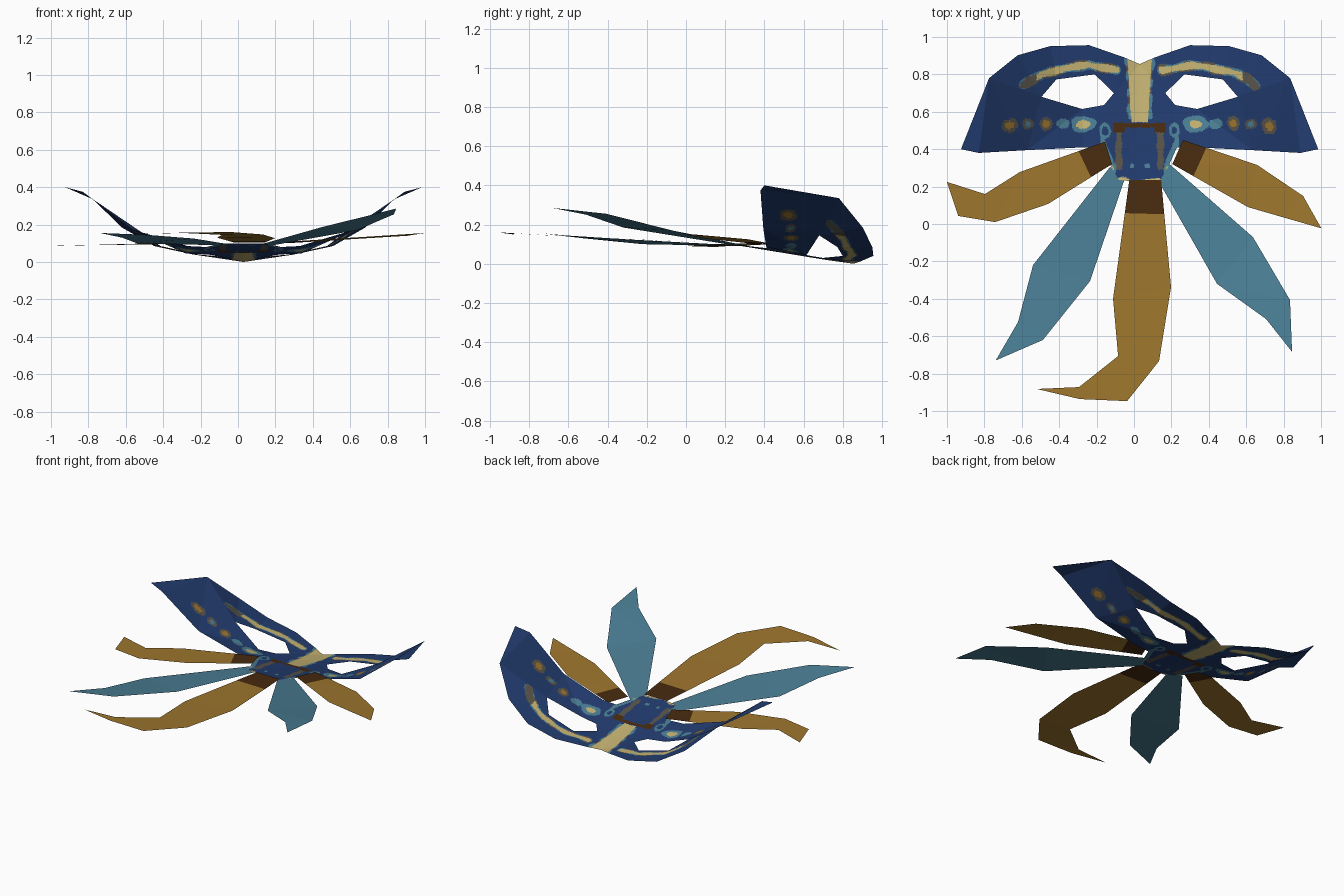
import bpy, bmesh, math
from mathutils import Vector

if "Cube" in bpy.data.objects:
    bpy.data.objects.remove(bpy.data.objects["Cube"])

def mat(name, rgb):
    m = bpy.data.materials.new(name)
    m.diffuse_color = (*rgb, 1)
    m.use_nodes = True
    m.node_tree.nodes["Principled BSDF"].inputs["Base Color"].default_value = m.diffuse_color
    return m

NAVY, TEAL, GOLD, CREAM, BROWN, GREY = range(6)
MATS = [mat("navy blue", (0.016, 0.045, 0.16)), mat("dusty teal", (0.07, 0.21, 0.30)),
        mat("ochre gold", (0.34, 0.18, 0.027)), mat("pale cream", (0.56, 0.45, 0.17)),
        mat("dark brown", (0.065, 0.024, 0.005)), mat("stone grey", (0.10, 0.09, 0.07))]

def finish(bm, name):
    for f in bm.faces:
        f.normal_update()
        if f.normal.z < 0:
            f.normal_flip()
    me = bpy.data.meshes.new(name)
    bm.to_mesh(me)
    bm.free()
    for m in MATS:
        me.materials.append(m)
    ob = bpy.data.objects.new(name, me)
    bpy.context.collection.objects.link(ob)

# half mask: u = distance from the centre line, then y, z
CX = 0.03
P = dict(
    a0=(0, .855, 0), a1=(.08, .89, .012), a2=(.27, .956, .04), a3=(.478, .951, .085),
    a4=(.652, .902, .185), a5=(.805, .78, .335), a6=(.955, .40, .40), a7=(.86, .38, .375),
    a8=(.60, .395, .175), a9=(.30, .41, .085), b0=(.20, .41, .08),
    e0=(.137, .70, .03), e1=(.24, .80, .04), e2=(.445, .773, .085), e3=(.525, .68, .145),
    e4=(.308, .615, .045), e5=(.19, .636, .04), c1=(0, .53, .05), c2=(0, .70, .022),
    n0=(0, .225, .10), n1=(.11, .235, .10), n2=(.15, .30, .092))
TRIS = """a0 c2 e0,a0 e0 a1,a1 e0 e1,a1 e1 a2,a2 e1 e2,a2 e2 a3,a3 e2 a4,e2 e3 a4,a4 e3 a5,
a5 a6 a7,a5 a7 a8,a5 a8 e3,e3 a8 e4,a8 a9 e4,e4 a9 e5,e5 a9 b0,e5 b0 c1,e5 c1 c2,e0 e5 c2,
c1 b0 n2,c1 n2 n1,c1 n1 n0"""
BROW = [(.62, .745), (.53, .80), (.42, .828), (.27, .85), (.12, .822)]
# painted spots: u, y, radius u, radius y, inner colour, rim colour
SPOTS = [(.30, .535, .065, .045, CREAM, TEAL), (.41, .535, .035, .028, TEAL, TEAL),
         (.50, .537, .034, .036, GOLD, GREY), (.595, .535, .032, .03, TEAL, GREY),
         (.695, .525, .042, .04, GOLD, GREY), (.155, .29, .03, .04, CREAM, TEAL),
         (.185, .50, .03, .04, NAVY, TEAL), (.04, .31, .014, .012, TEAL, TEAL)]

def seg_dist(p, pts):
    best = 9
    for a, b in zip(pts, pts[1:]):
        a, b = Vector(a), Vector(b)
        t = max(0, min(1, (p - a).dot(b - a) / (b - a).length_squared))
        best = min(best, (p - a - (b - a) * t).length)
    return best

def paint(x, y):
    u = abs(x - CX)
    wob = .5 * math.sin(43 * x + 17 * y) + .5 * math.sin(71 * y - 29 * x + 1)
    # bridge stripe
    w = .045 + .06 * (y - .55)
    if y > .545 and u < w:
        return CREAM
    if y > .56 and u < w + .014 + .009 * wob:
        return TEAL if wob > -.3 else GREY
    # eyebrows
    d = seg_dist(Vector((u, y)), BROW)
    if d < .018 + .006 * wob:
        return CREAM if u < .55 else GREY
    if d < .027 + .008 * wob:
        return GREY if wob > 0 else TEAL
    # cheek and nose spots
    for su, sy, ru, ry, inner, rim in SPOTS:
        r = math.hypot((u - su) / ru, (y - sy) / ry) - .12 * wob
        if r < .55:
            return inner
        if r < 1:
            return rim
    # nose outline
    if y < .54:
        if y > .515 and u < .12:
            return BROWN
        if .49 < y and .08 < u < .14:
            return BROWN
        if abs(u - .11) < .017 + .006 * wob and .29 < y:
            return GREY
        edge = .13 + (y - .235) * .40
        if edge - .03 < u < .21 and .3 < y < .5:
            return TEAL
        if y < .24 + .012 * wob and u < .12:
            return CREAM if wob > 0 else TEAL
    return NAVY

# mask: each flat panel is cut into a fine grid so the paint can be assigned by face
bm = bmesh.new()
N = 26
for side in (-1, 1):
    for tri in TRIS.replace("\n", "").split(","):
        a, b, c = [Vector((CX + side * P[k][0], P[k][1], P[k][2])) for k in tri.split()]
        g = {(i, j): bm.verts.new(a + (b - a) * i / N + (c - a) * j / N)
             for i in range(N + 1) for j in range(N + 1 - i)}
        for i in range(N):
            for j in range(N - i):
                fs = [[g[i, j], g[i + 1, j], g[i, j + 1]]]
                if i + j < N - 1:
                    fs.append([g[i + 1, j], g[i + 1, j + 1], g[i, j + 1]])
                for vs in fs:
                    f = bm.faces.new(vs)
                    m = f.calc_center_median()
                    f.material_index = paint(m.x, m.y)
bmesh.ops.remove_doubles(bm, verts=bm.verts, dist=1e-5)
finish(bm, "mask")

# feathers: paired points along the two edges, optional brown quill base
def feather(name, left, right, colour, base=0):
    bm = bmesh.new()
    L = [bm.verts.new(p) for p in left]
    R = [bm.verts.new(p) for p in right]
    for i in range(len(L) - 1):
        bm.faces.new((L[i], L[i + 1], R[i + 1], R[i]))
    bmesh.ops.triangulate(bm, faces=bm.faces[:])
    root = (Vector(left[0]) + Vector(right[0])) / 2
    way = ((Vector(left[1]) + Vector(right[1])) / 2 - root).normalized()
    if base:
        bmesh.ops.bisect_plane(bm, geom=bm.verts[:] + bm.edges[:] + bm.faces[:],
                               plane_co=root + way * base, plane_no=way)
    for f in bm.faces:
        near = (f.calc_center_median() - root).dot(way) < base
        f.material_index = BROWN if base and near else colour
    bmesh.ops.remove_doubles(bm, verts=bm.verts, dist=1e-5)
    finish(bm, name)

feather("left_gold_feather",
        [(-.155, .44, .10), (-.61, .278, .092), (-.797, .16, .09), (-1, .225, .085)],
        [(-.118, .32, .105), (-.46, .107, .10), (-.743, .01, .092), (-.94, .043, .088)], GOLD, .14)
feather("right_gold_feather",
        [(.262, .449, .10), (.658, .316, .125), (.904, .15, .14), (1, -.02, .155)],
        [(.205, .32, .105), (.61, .09, .13), (.80, .035, .142), (.998, -.022, .155)], GOLD, .13)
feather("centre_gold_feather",
        [(-.025, .235, .105), (-.112, -.40, .13), (-.085, -.706, .145), (-.294, -.872, .155), (-.52, -.882, .15)],
        [(.145, .235, .105), (.198, -.337, .127), (.134, -.733, .147), (-.037, -.947, .16), (-.29, -.936, .157)],
        GOLD, .18)
feather("left_teal_feather",
        [(-.128, .305, .09), (-.54, -.22, .10), (-.62, -.524, .13), (-.738, -.727, .155)],
        [(-.05, .24, .095), (-.235, -.305, .125), (-.487, -.62, .145), (-.736, -.728, .155)], TEAL)
feather("right_teal_feather",
        [(.19, .32, .09), (.636, -.07, .17), (.834, -.406, .255), (.845, -.68, .285)],
        [(.125, .24, .095), (.444, -.32, .185), (.706, -.508, .25), (.843, -.681, .285)], TEAL)
